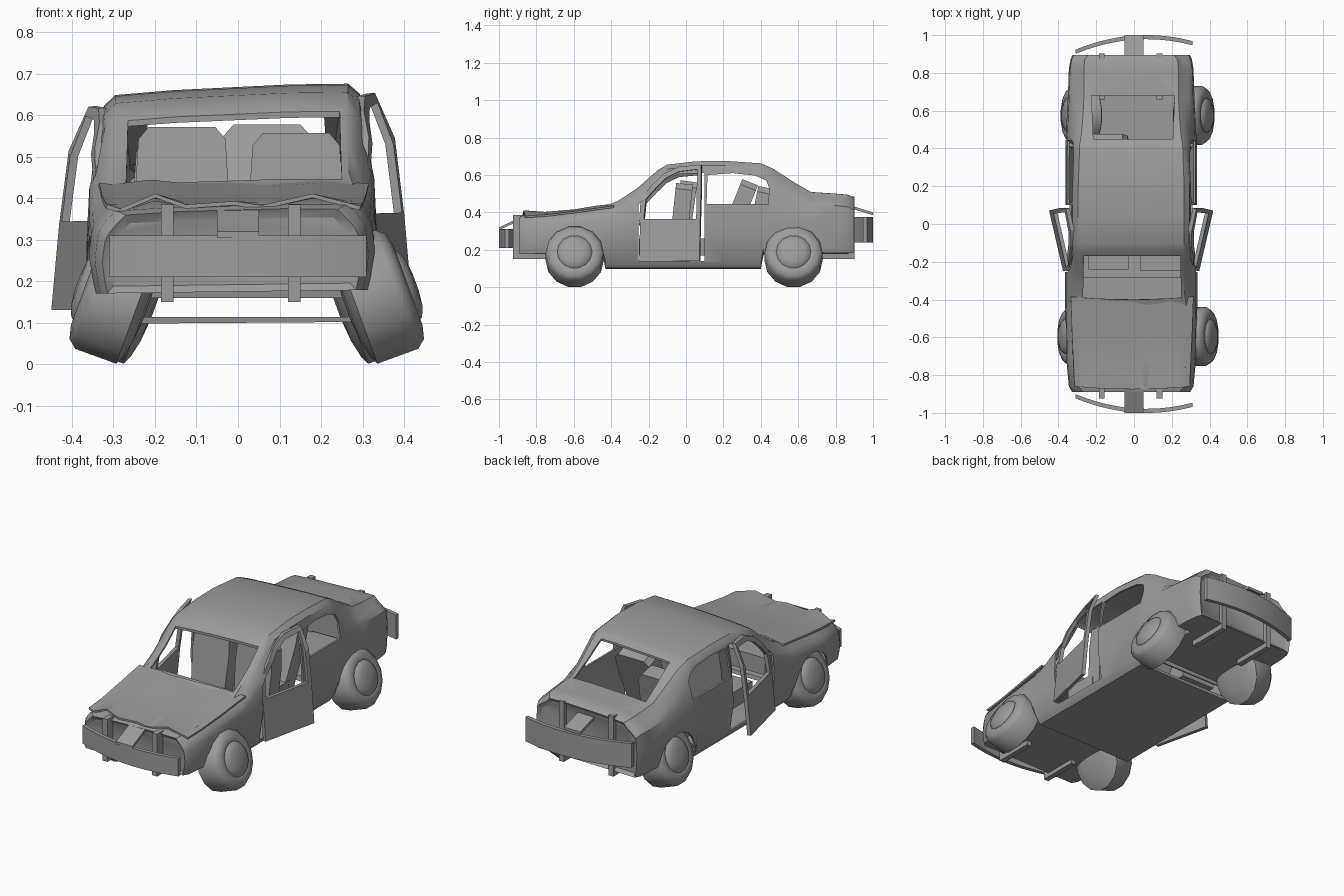
import bpy, bmesh, math
from mathutils import Matrix, Vector

if "Cube" in bpy.data.objects:
    bpy.data.objects.remove(bpy.data.objects["Cube"])

CX = -0.015  # the bent body sits slightly off centre


def tilt(p):
    return (p[0], p[1], p[2] + 0.05 * p[0] * p[2] / 0.68)


def loft(name, rings, inset=0.0):
    """Skin a list of equal closed rings and cap both ends."""
    bm = bmesh.new()
    vs = [[bm.verts.new(p) for p in r] for r in rings]
    n = len(rings[0])
    for a, b in zip(vs, vs[1:]):
        for i in range(n):
            bm.faces.new((a[i], a[(i + 1) % n], b[(i + 1) % n], b[i]))
    caps = [bm.faces.new(vs[0][::-1]), bm.faces.new(vs[-1])]
    bmesh.ops.recalc_face_normals(bm, faces=bm.faces)
    if inset:
        bmesh.ops.inset_individual(bm, faces=caps, thickness=inset, depth=-0.015)
    me = bpy.data.meshes.new(name)
    bm.to_mesh(me)
    bm.free()
    ob = bpy.data.objects.new(name, me)
    bpy.context.collection.objects.link(ob)
    return ob


def prism_x(name, pts, x0, x1):
    return loft(name, [[(x, y, z) for y, z in pts] for x in (x0, x1)])


def prism_z(name, pts, z0, z1):
    return loft(name, [[(x, y, z) for x, y in pts] for z in (z0, z1)])


def box(name, x0, x1, y0, y1, z0, z1):
    return prism_z(name, [(x0, y0), (x1, y0), (x1, y1), (x0, y1)], z0, z1)


def finish(ob, angle=35):
    """Apply modifiers, then smooth below the angle."""
    bpy.ops.object.select_all(action='DESELECT')
    ob.select_set(True)
    bpy.context.view_layer.objects.active = ob
    bpy.ops.object.convert(target='MESH')
    bpy.ops.object.shade_smooth_by_angle(angle=math.radians(angle))


# Body shell: y, bottom, top, half width, roof half width
stations = [
    (-.89, .175, .372, .312, .28), (-.86, .175, .383, .33, .305), (-.70, .175, .393, .345, .32),
    (-.445, .175, .425, .35, .32), (-.43, .10, .43, .35, .32), (-.36, .10, .46, .35, .31),
    (-.26, .10, .525, .35, .305), (-.15, .10, .62, .348, .305), (-.10, .10, .648, .348, .307),
    (.05, .10, .665, .348, .308), (.20, .10, .668, .348, .308), (.40, .10, .655, .348, .30),
    (.415, .18, .65, .348, .30), (.47, .18, .625, .345, .29), (.58, .18, .555, .34, .28),
    (.67, .18, .505, .335, .275), (.82, .18, .495, .33, .275), (.87, .18, .49, .322, .27),
    (.895, .18, .475, .31, .25)]


def section(y, zb, zt, w, t):
    belt = min(.44, zt - .07)
    low = .96 if zb > .12 else .86
    half = [(low * w, zb), ((1 + low) / 2 * w, zb + .03), (w, zb + .6 * (belt - zb)), (.98 * w, belt),
            ((.98 * w + t) / 2 + .004, (belt + zt - .03) / 2), (t, zt - .03),
            (.91 * t, zt - .005), (.45 * t, zt)]
    ring = half + [(-x, z) for x, z in half[::-1]]
    return [tilt((x + CX, y, z)) for x, z in ring]


body = loft("body_shell", [section(*s) for s in stations], inset=.022)
sol = body.modifiers.new("shell", 'SOLIDIFY')
sol.thickness, sol.offset = .011, -1

# Openings: windscreen, rear window, side windows, doorways, wheel arches, underside gap
cutters = [
    prism_z("cut_windscreen", [(-.27, -.40), (.25, -.40), (.245, -.17), (-.265, -.17)], .40, .75),
    prism_z("cut_rear_window", [(-.215, .45), (.205, .45), (.215, .68), (-.225, .68)], .48, .75),
    prism_x("cut_side_windows", [(.11, .445), (.44, .445), (.445, .53), (.43, .57), (.37, .597),
                                 (.25, .61), (.115, .60)], -.6, .6),
    prism_x("cut_doorways", [(-.255, .14), (.10, .14), (.10, .61), (-.04, .605), (-.13, .565),
                             (-.255, .44)], -.6, .6),
    box("cut_underside", -.265, .265, -.46, .43, .114, .16)]
for y in (-.60, .575):
    arch = [(y + .15 * math.cos(k * math.tau / 20), .16 + .15 * math.sin(k * math.tau / 20))
            for k in range(20)]
    for x0, x1 in ((-.6, -.225), (.215, .6)):
        cutters.append(prism_x("cut_arch", arch, x0, x1))
for c in cutters:
    c.hide_render = True
    m = body.modifiers.new("cut", 'BOOLEAN')
    m.operation, m.object, m.solver = 'DIFFERENCE', c, 'EXACT'
finish(body)
for c in cutters:
    bpy.data.objects.remove(c)

# Crumpled bonnet
cols = [(-1, -.004), (-.9, -.014), (-.62, .022), (-.38, -.004), (0, .004), (.22, -.006),
        (.62, .022), (.9, 0), (1, -.008)]
rows = [(-.875, .389, .305, 1.0), (-.76, .392, .31, .5), (-.60, .410, .318, .3),
        (-.48, .428, .322, .4), (-.40, .438, .325, .3)]
bm = bmesh.new()
grid = [[bm.verts.new((u * w - .01, y + .015 * u * u, z + k * dz)) for u, dz in cols]
        for y, z, w, k in rows]
for a, b in zip(grid, grid[1:]):
    for i in range(len(cols) - 1):
        bm.faces.new((a[i], a[i + 1], b[i + 1], b[i]))
me = bpy.data.meshes.new("bonnet")
bm.to_mesh(me)
bm.free()
bonnet = bpy.data.objects.new("bonnet", me)
bpy.context.collection.objects.link(bonnet)
bonnet.modifiers.new("thickness", 'SOLIDIFY').thickness = .01
finish(bonnet, 25)

# Doors standing ajar: lower panel plus window frame, curving in at the top
def lean(z):
    return -.09 * (z - .14) - .04 * max(0, z - .35) - .3 * max(0, z - .53)


frame = [(-.005, .34), (0, .46), (.06, .535), (.12, .595), (.20, .632), (.318, .638),
         (.33, .53), (.33, .34)]
for side, label in ((1, "right"), (-1, "left")):
    rings = [[(lean(z), 0, z), (lean(z), .33, z), (lean(z) - .02, .33, z), (lean(z) - .02, 0, z)]
             for z in (.135, .24, .355)]
    parts = [loft("door_panel_" + label, rings)]
    rings = []
    for y, z in frame:
        d = (Vector((.19, .45)) - Vector((y, z))).normalized() * .028
        yi, zi = y + d.x, z + (d.y if z > .35 else 0)
        rings.append([(lean(z), y, z), (lean(zi), yi, zi), (lean(zi) - .02, yi, zi),
                      (lean(z) - .02, y, z)])
    parts.append(loft("door_frame_" + label, rings))
    for p in parts:
        p.data.transform(Matrix.Translation((.36, -.25, 0)) @ Matrix.Rotation(math.radians(-13), 4, 'Z'))
        for v in p.data.vertices:
            v.co = tilt((side * v.co.x + CX, v.co.y, v.co.z))
        if side < 0:
            p.data.flip_normals()

# Splayed wheels: lathe profile (axial, radius)
tyre = [(-.085, .03), (-.08, .09), (-.07, .135), (-.06, .156), (.045, .156), (.066, .138),
        (.074, .105), (.07, .093), (.08, .085), (.09, .06), (.094, .02)]
for label, x, y in (("front_right", .34, -.595), ("front_left", -.298, -.595),
                    ("rear_right", .318, .575), ("rear_left", -.28, .575)):
    rings = [[(a, r * math.cos(k * math.tau / 14), r * math.sin(k * math.tau / 14))
              for k in range(14)] for a, r in tyre]
    wheel = loft("wheel_" + label, rings)
    turn = Matrix.Rotation(math.pi, 4, 'Z') if x < 0 else Matrix()
    tip = Matrix.Rotation(math.radians(-20), 4, 'Y')
    wheel.data.transform(Matrix.Translation((x, y, .165)) @ turn @ tip)
    finish(wheel, 40)

# Bumpers, centre straps and bracket posts at both ends
for s, label, z0, z1 in ((-1, "front", .21, .31), (1, "rear", .24, .375)):
    rings = []
    for k in range(11):
        x = -.31 + .062 * k
        y = .987 - .546 * x * x + .073 * x
        rings.append([(x, s * (y - .011), z0), (x, s * (y + .011), z0),
                      (x, s * (y + .011), z1), (x, s * (y - .011), z1)])
    finish(loft(label + "_bumper", rings))
    top = .38 if s < 0 else .44
    end = .32 if s < 0 else .40
    prism_x(label + "_strap", [(s * .87, top), (s, end), (s, end - .015), (s * .87, top - .015)], -.05, .05)
    out = .925 if s < 0 else .902
    high = .385 if s < 0 else .485
    inner = .70 if s < 0 else .66
    for x in (-.17, .135):
        ya, yb = sorted((s * .87, s * out))
        box(label + "_post", x - .015, x + .015, ya, yb, .15, high)
        ya, yb = sorted((s * inner, s * out))
        box(label + "_underside_rail", x - .015, x + .015, ya, yb, .15, .18)
        if s > 0:
            box("rear_upper_rail", x - .015, x + .015, ya, yb, .455, .478)

# Seats: chamfered backs with cushions
for label, x, y, top, ang, bottom in (("front_left", -.135, -.04, .57, -8, .20),
                                      ("front_right", .14, -.05, .555, -6, .20),
                                      ("rear_right", .07, .20, .59, -22, .22),
                                      ("rear_left", -.14, .36, .54, -12, .22)):
    h = top - bottom
    outline = [(-.10, 0), (.10, 0), (.112, h * .6), (.105, h - .03), (.08, h), (-.08, h),
               (-.105, h - .03), (-.112, h * .6)]
    back = loft("seat_back_" + label, [[(u, d, v) for u, v in outline] for d in (-.04, .05)])
    back.data.transform(Matrix.Translation((x, y, bottom)) @ Matrix.Rotation(math.radians(ang), 4, 'X'))
    finish(back)
    box("seat_cushion_" + label, x - .105, x + .105, y - .20, y, .17, .26)

# Dashboard
box("dashboard", -.29, .26, -.42, -.28, .29, .385)

# One darker grey for every part
grey = bpy.data.materials.new("dark_grey")
grey.diffuse_color = (.33, .33, .33, 1)
grey.use_nodes = True
grey.node_tree.nodes["Principled BSDF"].inputs["Base Color"].default_value = grey.diffuse_color
for ob in bpy.data.objects:
    ob.data.materials.clear()
    ob.data.materials.append(grey)
